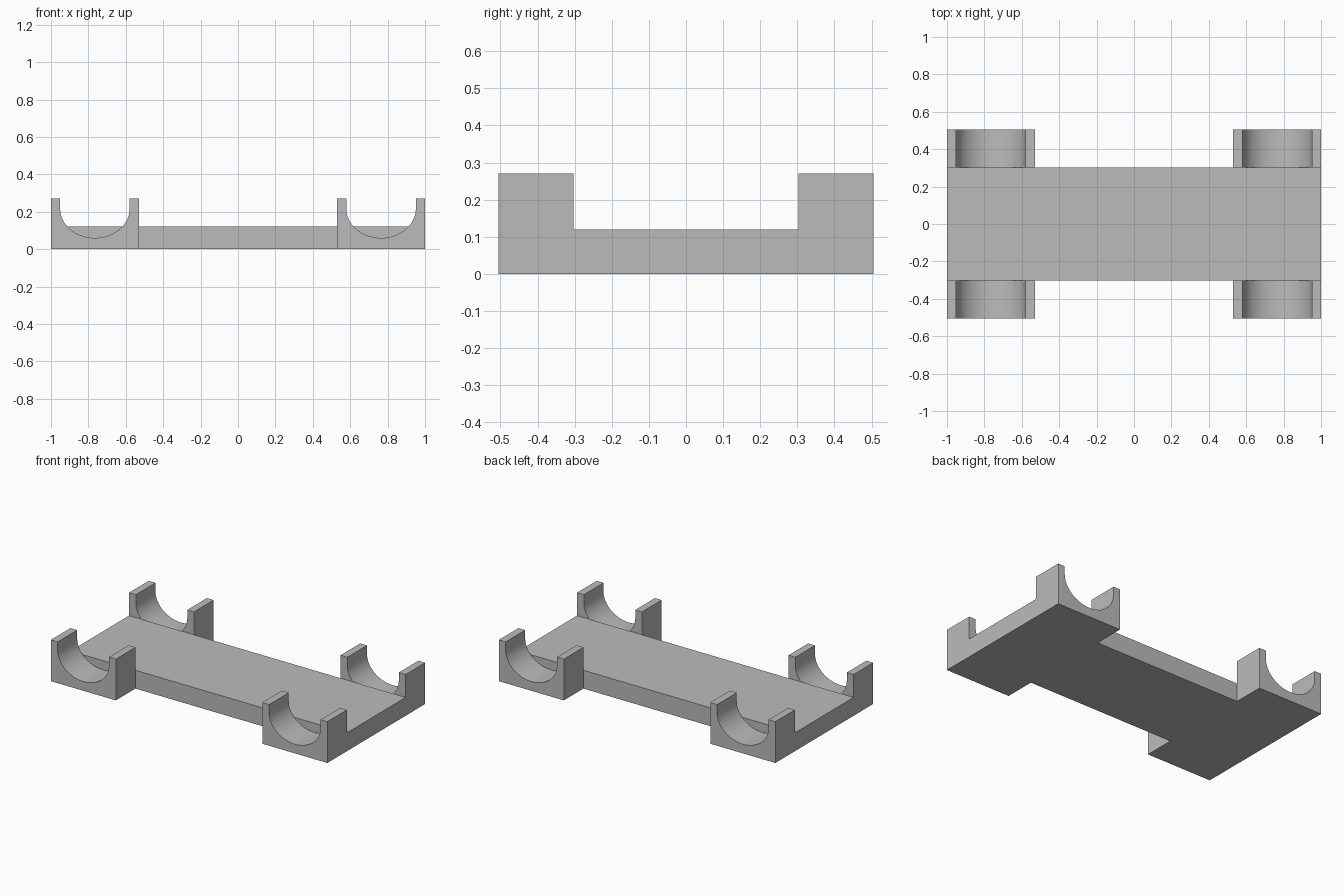
import bpy
import bmesh
from math import cos, sin, pi, radians

cube = bpy.data.objects.get("Cube")
if cube:
    bpy.data.objects.remove(cube, do_unlink=True)

grey = bpy.data.materials.new("plain_grey")
grey.use_nodes = True
grey.diffuse_color = (0.5, 0.5, 0.5, 1)
grey.node_tree.nodes["Principled BSDF"].inputs["Base Color"].default_value = (0.5, 0.5, 0.5, 1)

DECK_Y, DECK_TOP = 0.303, 0.12
END_Y, TOP = 0.505, 0.27
INNER, OUTER = 0.53, 1.0


def extrude_profile(name, points, y0, y1):
    """Extrude an x-z outline along y."""
    bm = bmesh.new()
    face = bm.faces.new([bm.verts.new((x, y0, z)) for x, z in points])
    result = bmesh.ops.extrude_face_region(bm, geom=[face])
    moved = [v for v in result["geom"] if isinstance(v, bmesh.types.BMVert)]
    bmesh.ops.translate(bm, verts=moved, vec=(0, y1 - y0, 0))
    bmesh.ops.recalc_face_normals(bm, faces=bm.faces)
    mesh = bpy.data.meshes.new(name)
    bm.to_mesh(mesh)
    bm.free()
    mesh.materials.append(grey)
    obj = bpy.data.objects.new(name, mesh)
    bpy.context.collection.objects.link(obj)
    bpy.ops.object.select_all(action="DESELECT")
    obj.select_set(True)
    bpy.context.view_layer.objects.active = obj
    bpy.ops.object.shade_smooth_by_angle(angle=radians(30))
    return obj


# Flat deck between the cradles
extrude_profile("deck", [(-OUTER, 0), (OUTER, 0), (OUTER, DECK_TOP), (-OUTER, DECK_TOP)],
                -DECK_Y, DECK_Y)

# Cradle outline: block with a rounded groove open at the top
mid, half, spring, depth = 0.765, 0.186, 0.217, 0.157
steps = 32
groove = [(mid + half * cos(pi * i / steps), spring - depth * sin(pi * i / steps))
          for i in range(steps + 1)]
cradle = ([(INNER, 0), (OUTER, 0), (OUTER, TOP), (mid + half, TOP)]
          + groove + [(mid - half, TOP), (INNER, TOP)])

# Four cradles, one at each corner
for side, sx in (("left", 1), ("right", -1)):
    outline = [(sx * x, z) for x, z in cradle]
    for end, sy in (("front", -1), ("back", 1)):
        extrude_profile(f"{end}_{side}_cradle", outline, sy * DECK_Y, sy * END_Y)
